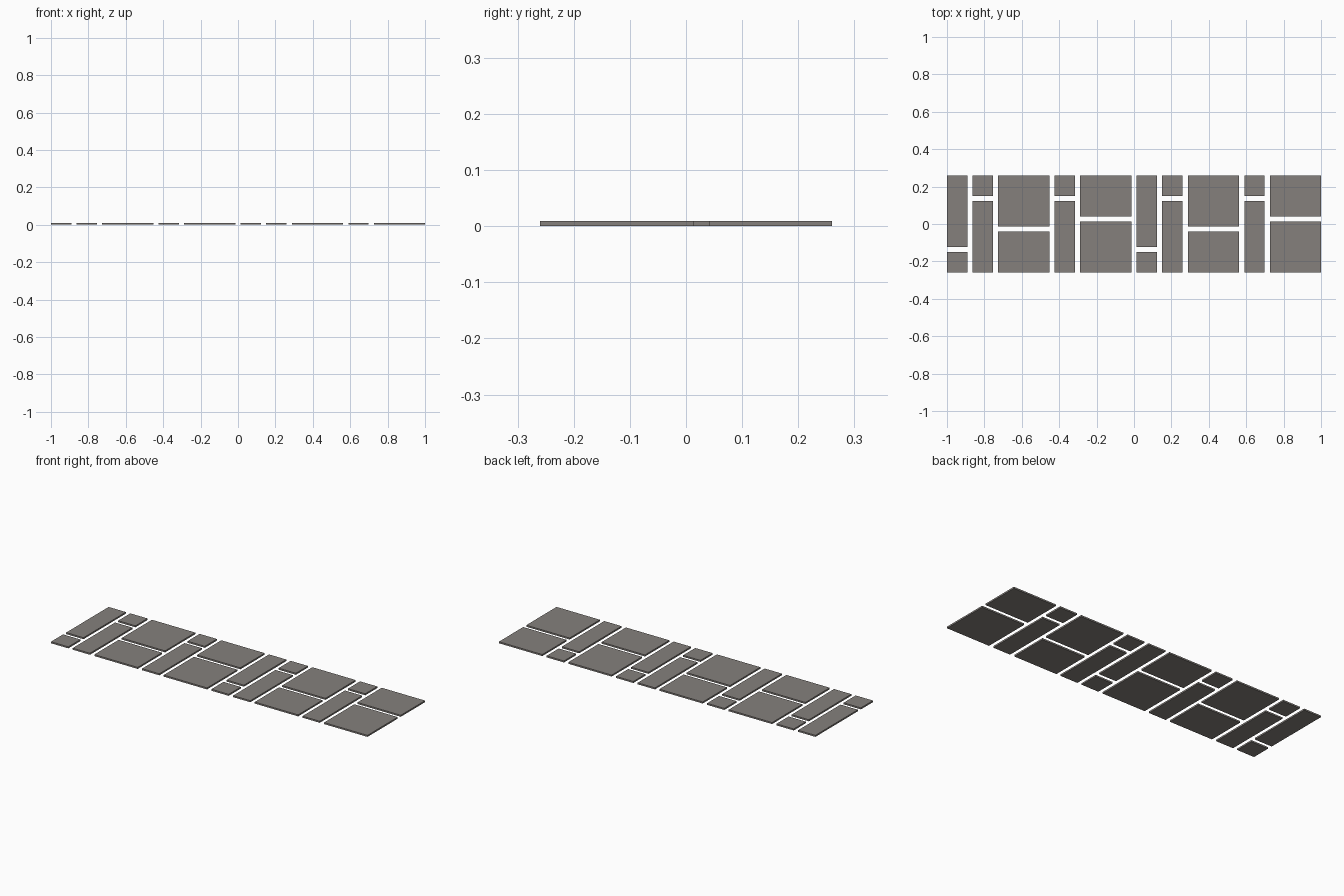
import bpy, bmesh

if "Cube" in bpy.data.objects:
    bpy.data.objects.remove(bpy.data.objects["Cube"])

HALF_Y = 0.26
GAP = 0.0277      # joint between stones
NARROW = 0.1092   # width of narrow columns
WIDE = 0.274      # width of wide columns
THICK = 0.009

stone = bpy.data.materials.new("warm grey stone")
stone.diffuse_color = (0.235, 0.217, 0.202, 1)
stone.use_nodes = True
stone.node_tree.nodes["Principled BSDF"].inputs["Base Color"].default_value = stone.diffuse_color


def slab(name, x0, x1, y0, y1):
    bm = bmesh.new()
    bmesh.ops.create_cube(bm, size=1)
    for v in bm.verts:
        v.co.x *= x1 - x0
        v.co.y *= y1 - y0
        v.co.z *= THICK
    me = bpy.data.meshes.new(name)
    bm.to_mesh(me)
    bm.free()
    me.materials.append(stone)
    ob = bpy.data.objects.new(name, me)
    ob.location = ((x0 + x1) / 2, (y0 + y1) / 2, THICK / 2)
    bpy.context.collection.objects.link(ob)


# Half of the path: (column width, length of the lower slab); repeated twice
SMALL, LONG = 0.1092, 2 * HALF_Y - GAP - 0.1092
TALL, SHORT = 0.273, 2 * HALF_Y - GAP - 0.273
columns = [(NARROW, SMALL), (NARROW, LONG), (WIDE, SHORT),
           (NARROW, LONG), (WIDE, TALL)] * 2

x = -1.0
for i, (width, lower) in enumerate(columns):
    split = -HALF_Y + lower
    slab(f"lower_paving_slab_{i + 1}", x, x + width, -HALF_Y, split)
    slab(f"upper_paving_slab_{i + 1}", x, x + width, split + GAP, HALF_Y)
    x += width + GAP
